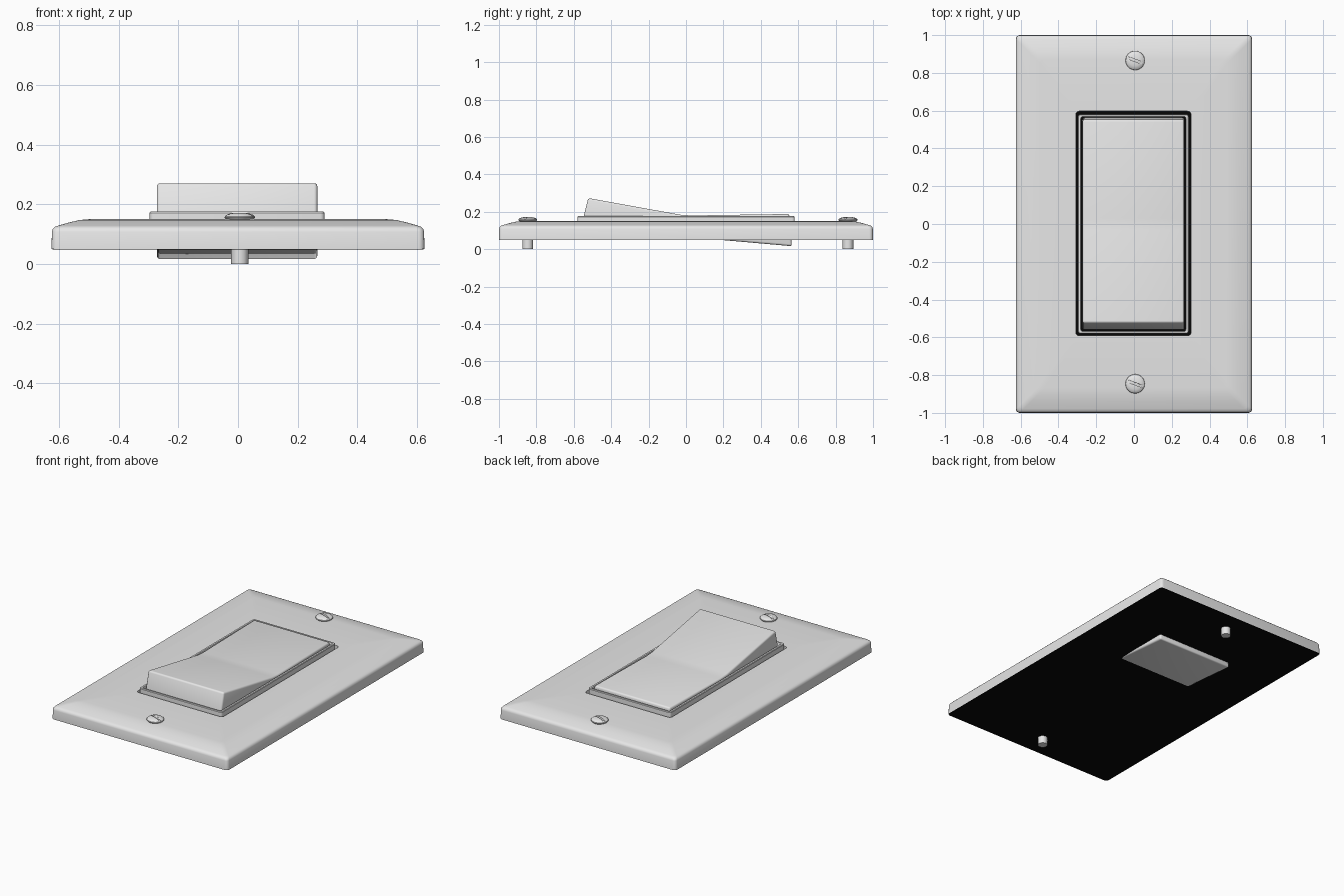
import bpy, bmesh, math
from mathutils import Matrix

if "Cube" in bpy.data.objects:
    bpy.data.objects.remove(bpy.data.objects["Cube"])


def material(name, rgb):
    m = bpy.data.materials.new(name)
    m.diffuse_color = (*rgb, 1)
    m.use_nodes = True
    m.node_tree.nodes["Principled BSDF"].inputs["Base Color"].default_value = m.diffuse_color
    return m


GREY = material("light grey plastic", (0.8, 0.8, 0.8))
BLACK = material("black backing", (0.002, 0.002, 0.002))


def finish(name, bm, mat, angle=35):
    bmesh.ops.recalc_face_normals(bm, faces=bm.faces)
    me = bpy.data.meshes.new(name)
    bm.to_mesh(me)
    bm.free()
    ob = bpy.data.objects.new(name, me)
    bpy.context.collection.objects.link(ob)
    me.materials.append(mat)
    bpy.ops.object.select_all(action='DESELECT')
    ob.select_set(True)
    bpy.context.view_layer.objects.active = ob
    bpy.ops.object.shade_smooth_by_angle(angle=math.radians(angle))
    return ob


def bridge(bm, rings):
    for a, b in zip(rings, rings[1:]):
        n = len(a)
        for i in range(n):
            j = (i + 1) % n
            bm.faces.new((a[i], a[j], b[j], b[i]))


def rect_loft(bm, sections, cx=0, cy=0, caps=False, seg=4):
    """Loft rounded rectangles given as (half x, half y, corner radius, z)."""
    rings = []
    for hx, hy, r, z in sections:
        ring = []
        for k, (sx, sy) in enumerate(((1, 1), (-1, 1), (-1, -1), (1, -1))):
            for s in range(seg + 1):
                a = (k + s / seg) * math.pi / 2
                ring.append(bm.verts.new((cx + sx * (hx - r) + r * math.cos(a),
                                          cy + sy * (hy - r) + r * math.sin(a), z)))
        rings.append(ring)
    bridge(bm, rings)
    if caps:
        bm.faces.new(rings[0])
        bm.faces.new(rings[-1])


def lathe(bm, profile, n, cx, cy):
    rings = [[bm.verts.new((cx + r * math.cos(2 * math.pi * i / n),
                            cy + r * math.sin(2 * math.pi * i / n), z)) for i in range(n)]
             for r, z in profile]
    bridge(bm, rings)
    bm.faces.new(rings[0])
    bm.faces.new(rings[-1])


CX, CY = -0.003, 0.0

# Wall plate: vertical sides, rounded shoulder, sloped border, flat centre and opening
bm = bmesh.new()
rect_loft(bm, [(0.625 - d, 1 - d, 0.02, z) for d, z in (
    (0, 0.05), (0.001, 0.108), (0.004, 0.118), (0.011, 0.125), (0.022, 0.129),
    (0.06, 0.140), (0.095, 0.148), (0.13, 0.151))])
# flat centre joins the opening rim
outer = [e for e in bm.edges if e.is_boundary and e.verts[0].co.z > 0.15]
rim_start = len(bm.verts)
rect_loft(bm, [(0.305, 0.594, 0.018, 0.151), (0.305, 0.594, 0.018, 0.05)], CX, CY + 0.003)
bm.edges.ensure_lookup_table()
inner = [e for e in bm.edges if e.is_boundary and e.verts[0].co.z > 0.15 and e not in outer]
bmesh.ops.bridge_loops(bm, edges=outer + inner)
finish("wall_plate", bm, GREY)

# Backing panel closing the rear of the plate
bm = bmesh.new()
rect_loft(bm, [(0.622, 0.997, 0.019, 0.049), (0.622, 0.997, 0.019, 0.056)], caps=True)
finish("backing_panel", bm, BLACK)

# Raised frame around the rocker
bm = bmesh.new()
rect_loft(bm, [(0.293, 0.581, 0.014, 0.053), (0.293, 0.581, 0.014, 0.172),
               (0.290, 0.578, 0.012, 0.176), (0.279, 0.569, 0.010, 0.176),
               (0.277, 0.567, 0.010, 0.172), (0.277, 0.567, 0.010, 0.053)], CX, CY)
finish("rocker_frame", bm, GREY)

# Rocker: side profile extruded across the width, edges rounded
bm = bmesh.new()
profile = [(-0.562, 0.115), (-0.523, 0.273), (-0.03, 0.184), (0.03, 0.180),
           (0.552, 0.188), (0.566, 0.016)]
sides = [[bm.verts.new((CX + s * 0.269, y, z)) for y, z in profile] for s in (-1, 1)]
bridge(bm, sides)
for side in sides:
    bm.faces.new(side)
bmesh.ops.recalc_face_normals(bm, faces=bm.faces)
sharp = [e for e in bm.edges if e.calc_face_angle() > math.radians(40)]
bmesh.ops.bevel(bm, geom=sharp, offset=0.011, segments=3, profile=0.5, affect='EDGES')
finish("rocker", bm, GREY, 40)

# Screws: slotted domed heads and shanks protruding behind the plate
for label, y in (("top", 0.866), ("bottom", -0.846)):
    bm = bmesh.new()
    lathe(bm, [(0.029, 0.0), (0.029, 0.14)], 12, 0.006, y)
    finish(label + "_screw_shank", bm, GREY)

    bm = bmesh.new()
    lathe(bm, [(0.034, 0.138), (0.047, 0.151), (0.051, 0.156), (0.050, 0.160),
               (0.043, 0.166), (0.030, 0.170), (0.015, 0.172)], 32, 0.006, y)
    head = finish(label + "_screw_head", bm, GREY)

    bm = bmesh.new()
    bmesh.ops.create_cube(bm, size=1, matrix=Matrix.Translation((0.006, y, 0.179))
                          @ Matrix.Rotation(math.radians(-20), 4, 'Z')
                          @ Matrix.Diagonal((0.14, 0.012, 0.034, 1)))
    cutter = finish(label + "_slot_cutter", bm, GREY)
    cutter.hide_render = True
    cutter.hide_set(True)
    cut = head.modifiers.new("slot", 'BOOLEAN')
    cut.operation = 'DIFFERENCE'
    cut.object = cutter
